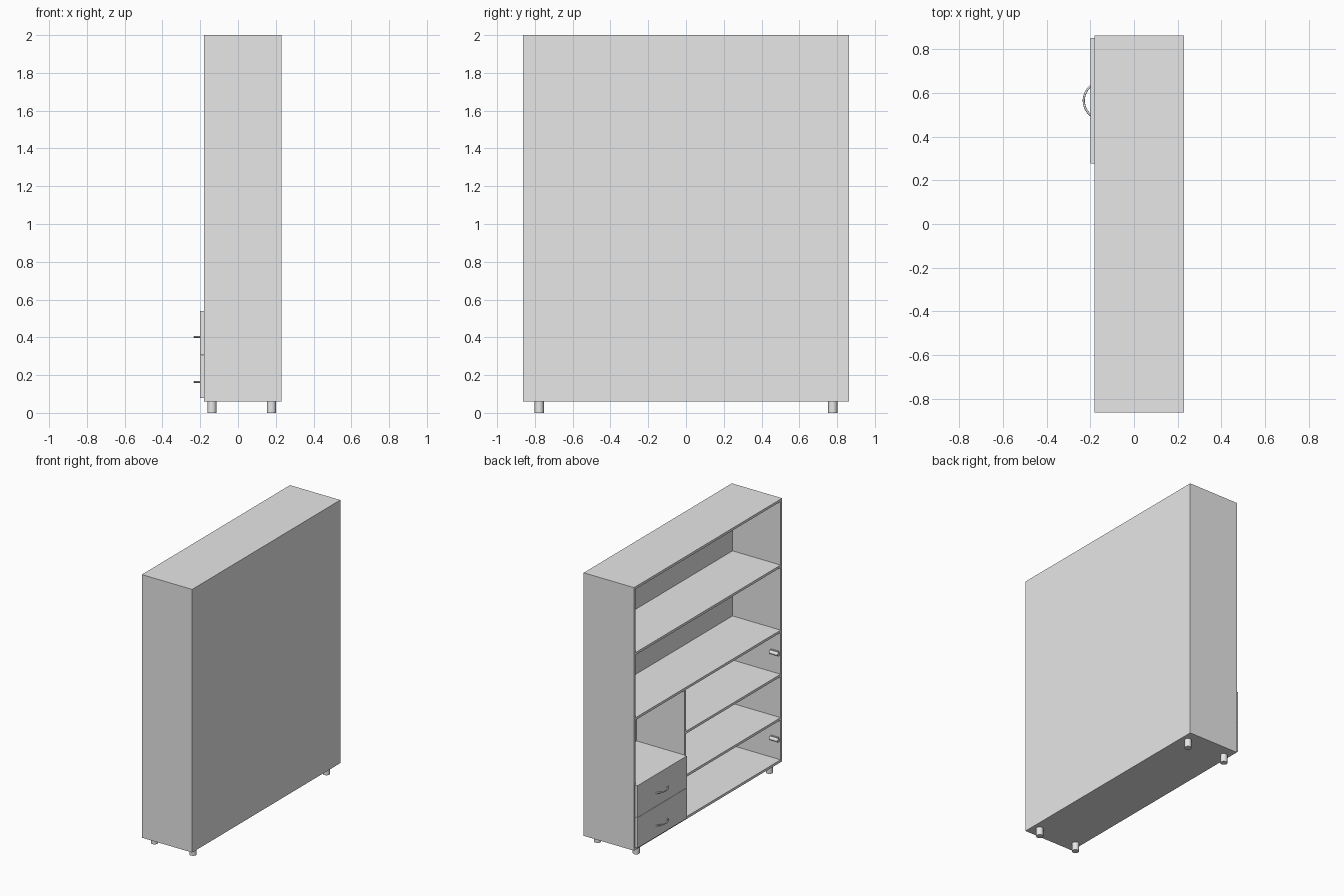
import bpy, math
from mathutils import Vector

cube = bpy.data.objects.get("Cube")
if cube:
    bpy.data.objects.remove(cube, do_unlink=True)

grey = bpy.data.materials.new("light_grey")
grey.use_nodes = True
colour = (0.8, 0.8, 0.8, 1)
grey.diffuse_color = colour
grey.node_tree.nodes["Principled BSDF"].inputs["Base Color"].default_value = colour

# Overall case: the open side faces -x
X0, X1 = -0.18, 0.23
HALF = 0.863
Z0, Z1 = 0.06, 2.0
T = 0.018
IN = HALF - T
BACK = X1 - T
DIV = 0.265          # middle of the divider


def box(name, x, y, z):
    bpy.ops.mesh.primitive_cube_add(size=1)
    ob = bpy.context.object
    ob.name = name
    for v in ob.data.vertices:
        v.co = Vector([(a + b) / 2 + c * (b - a) for c, (a, b) in zip(v.co, (x, y, z))])
    ob.data.materials.append(grey)
    return ob


def cylinder(name, radius, depth, location, rotation=(0, 0, 0)):
    bpy.ops.mesh.primitive_cylinder_add(vertices=24, radius=radius, depth=depth,
                                        location=location, rotation=rotation)
    ob = bpy.context.object
    ob.name = name
    ob.data.materials.append(grey)
    bpy.ops.object.shade_smooth_by_angle()
    return ob


# Case panels
box("top_panel", (X0, X1), (-HALF, HALF), (Z1 - T, Z1))
box("bottom_panel", (X0, X1), (-HALF, HALF), (Z0, Z0 + T))
box("left_side_panel", (X0, X1), (IN, HALF), (Z0 + T, Z1 - T))
box("right_side_panel", (X0, X1), (-HALF, -IN), (Z0 + T, Z1 - T))
box("back_panel", (BACK, X1), (-IN, IN), (Z0 + T, Z1 - T))

# Full-width shelves, then the divider and short shelves below them
for name, z in (("upper_shelf", 1.505), ("middle_shelf", 1.025)):
    box(name, (X0, BACK), (-IN, IN), (z - T / 2, z + T / 2))
box("divider", (X0, BACK), (DIV - T / 2, DIV + T / 2), (Z0 + T, 1.025 - T / 2))
for i, z in enumerate((0.70, 0.38)):
    box(f"short_shelf_{i + 1}", (X0, BACK), (-IN, DIV - T / 2), (z - T / 2, z + T / 2))
box("drawer_cover_shelf", (X0, BACK), (DIV + T / 2, IN), (0.54 - T, 0.54))

# Drawers with arched pulls
for name, low, high, pull in (("lower", 0.08, 0.304, 0.163), ("upper", 0.306, 0.54, 0.402)):
    box(f"{name}_drawer_front", (X0 - 0.02, X0), (0.276, 0.852), (low, high))
    curve = bpy.data.curves.new(f"{name}_drawer_handle", "CURVE")
    curve.dimensions = "3D"
    curve.bevel_depth = 0.005
    curve.bevel_resolution = 3
    curve.use_fill_caps = True
    spline = curve.splines.new("POLY")
    steps, radius, sweep = 20, 0.086, 0.92
    spline.points.add(steps)
    for i, p in enumerate(spline.points):
        a = sweep * (2 * i / steps - 1)
        p.co = (-0.144 - radius * math.cos(a), 0.565 + radius * math.sin(a), pull, 1)
    curve.materials.append(grey)
    handle = bpy.data.objects.new(f"{name}_drawer_handle", curve)
    bpy.context.collection.objects.link(handle)

# Hinge fittings inside the right side panel
for i, z in enumerate((0.86, 0.225)):
    box(f"hinge_plate_{i + 1}", (-0.165, -0.105), (-IN, -IN + 0.008), (z - 0.016, z + 0.016))
    cylinder(f"hinge_arm_{i + 1}", 0.013, 0.07, (-0.14, -IN + 0.016, z), (0, math.pi / 2, 0))

# Round feet
for x in (-0.138, 0.177):
    for y in (-0.777, 0.777):
        cylinder("foot", 0.024, Z0, (x, y, Z0 / 2))
